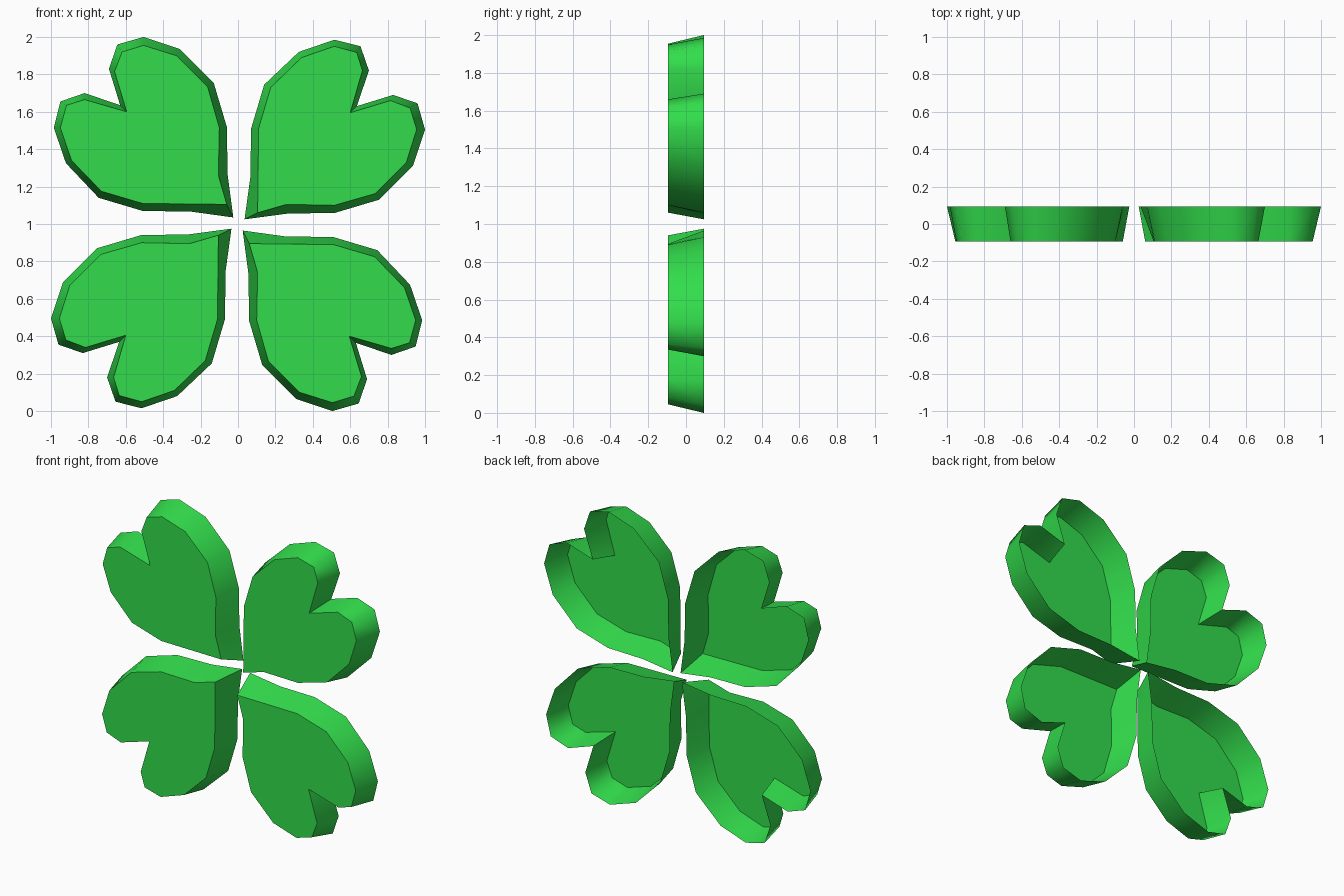
import bpy
import bmesh
import math

cube = bpy.data.objects.get("Cube")
if cube:
    bpy.data.objects.remove(cube, do_unlink=True)

# One flat leaf green
green = bpy.data.materials.new("leaf_green")
green.use_nodes = True
colour = (0.032, 0.72, 0.072, 1.0)
green.diffuse_color = colour
green.node_tree.nodes["Principled BSDF"].inputs["Base Color"].default_value = colour

HALF_DEPTH = 0.094
CENTRE_Z = 1.0

# Heart outlines (x, z) from the clover's centre: wide open rim, smaller front
RIM = [(.035, .025), (.066, .25), (.07, .51), (.14, .745), (.325, .92),
       (.515, .985), (.655, .95), (.70, .82), (.635, .63), (.83, .69),
       (.96, .645), (1.0, .505), (.935, .31), (.755, .13), (.52, .06),
       (.26, .055)]
FRONT = [(.105, .06), (.107, .26), (.11, .51), (.175, .73), (.34, .89),
         (.515, .95), (.635, .917), (.665, .82), (.60, .595), (.815, .66),
         (.92, .62), (.955, .505), (.90, .33), (.735, .163), (.515, .10),
         (.26, .105)]


def make_leaf(name, quarter_turns):
    """Heart-shaped tray: flat front, flaring walls, open back."""
    bm = bmesh.new()
    front = [bm.verts.new((x, -HALF_DEPTH, z)) for x, z in FRONT]
    rim = [bm.verts.new((x, HALF_DEPTH, z)) for x, z in RIM]
    bm.faces.new(front[::-1])
    n = len(front)
    for i in range(n):
        j = (i + 1) % n
        bm.faces.new((front[i], front[j], rim[j], rim[i]))
    mesh = bpy.data.meshes.new(name)
    bm.to_mesh(mesh)
    bm.free()
    mesh.materials.append(green)
    leaf = bpy.data.objects.new(name, mesh)
    bpy.context.collection.objects.link(leaf)
    leaf.location.z = CENTRE_Z
    leaf.rotation_euler.y = -quarter_turns * math.pi / 2
    return leaf


# Four leaves, each a quarter turn from the last
names = ["upper_left_leaf", "upper_right_leaf",
         "lower_right_leaf", "lower_left_leaf"]
leaves = [make_leaf(name, i) for i, name in enumerate(names)]

# Rounded walls, crisp front edge, tip and notch
bpy.ops.object.select_all(action='DESELECT')
for leaf in leaves:
    leaf.select_set(True)
bpy.context.view_layer.objects.active = leaves[0]
bpy.ops.object.shade_smooth_by_angle(angle=math.radians(65))
